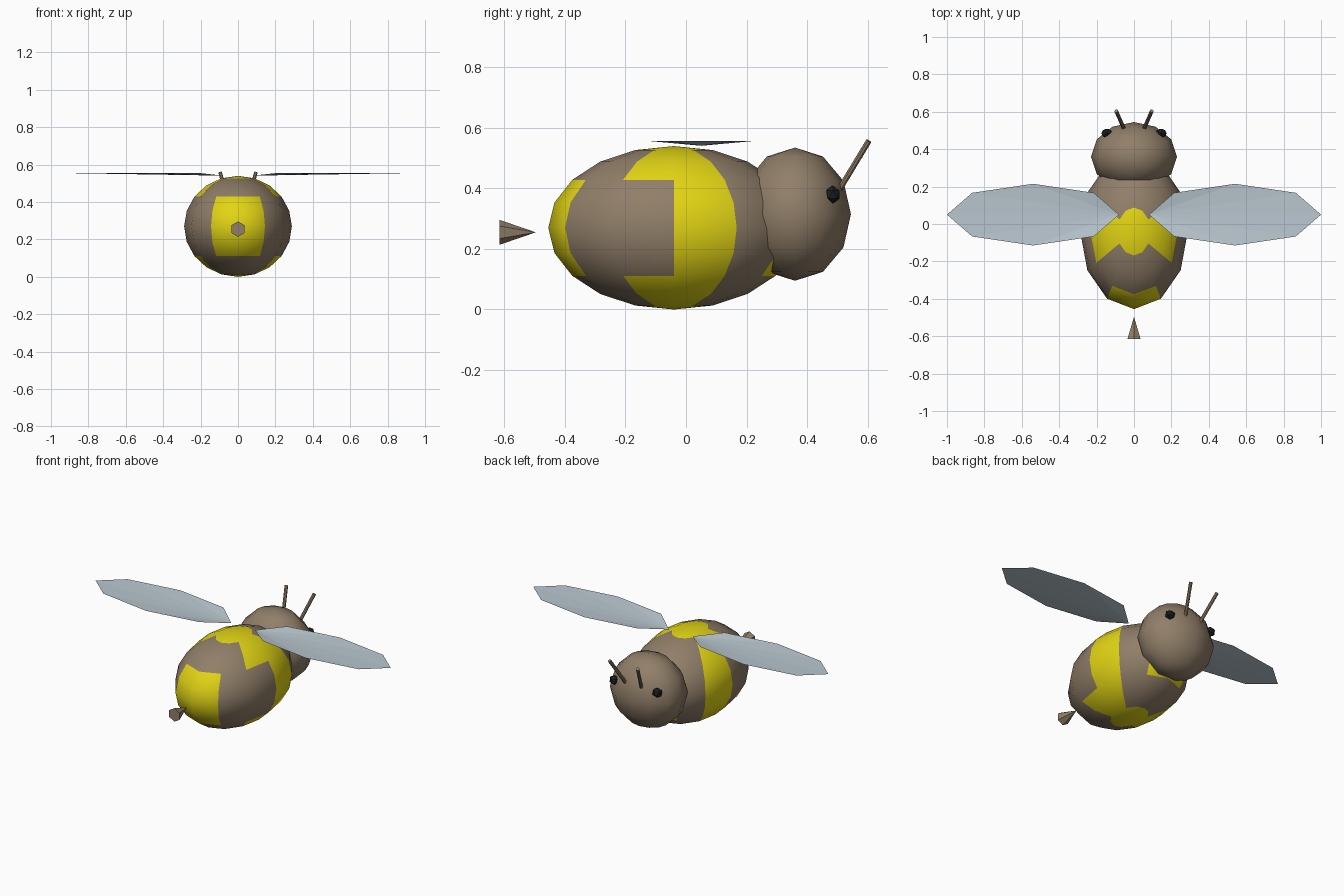
import bpy
import bmesh
from math import radians, atan2, asin, degrees, sin, cos, pi
from mathutils import Matrix, Vector

cube = bpy.data.objects.get("Cube")
if cube:
    bpy.data.objects.remove(cube, do_unlink=True)


def material(name, rgb):
    mat = bpy.data.materials.new(name)
    mat.use_nodes = True
    mat.diffuse_color = (*rgb, 1)
    bsdf = next(n for n in mat.node_tree.nodes if n.type == 'BSDF_PRINCIPLED')
    bsdf.inputs["Base Color"].default_value = (*rgb, 1)
    return mat


brown = material("brown_fur", (0.28, 0.21, 0.14))
yellow = material("yellow_stripe", (0.76, 0.66, 0.007))
wing_grey = material("wing_blue_grey", (0.49, 0.57, 0.63))
black = material("eye_black", (0.013, 0.014, 0.014))


def finish(name, bm, mats, smooth=False):
    for face in bm.faces:
        face.smooth = smooth
    mesh = bpy.data.meshes.new(name)
    bm.to_mesh(mesh)
    bm.free()
    for mat in mats:
        mesh.materials.append(mat)
    obj = bpy.data.objects.new(name, mesh)
    bpy.context.collection.objects.link(obj)
    return obj


def place(bm, centre, size):
    bm.transform(Matrix.Translation(centre) @ Matrix.Diagonal((*size, 1)))


# Body: stripes follow the sphere's own latitude and longitude grid
bm = bmesh.new()
bmesh.ops.create_uvsphere(bm, u_segments=12, v_segments=10, radius=1)
for face in bm.faces:
    c = face.calc_center_median().normalized()
    lat = abs(degrees(asin(c.z)))
    lon = degrees(atan2(c.y, abs(c.x)))      # 90 = head end, -90 = tail end
    cap = lat > 72
    ends = abs(lon) > 60 and lat < 36
    band = 0 < lon < 30 or (-30 < lon < 0 and lat > 36)
    face.material_index = int(cap or ends or band)
place(bm, (0, -0.04, 0.27), (0.288, 0.415, 0.27))
finish("body", bm, [brown, yellow], True)

# Head
bm = bmesh.new()
bmesh.ops.create_uvsphere(bm, u_segments=12, v_segments=6, radius=1)
place(bm, (0, 0.36, 0.315), (0.23, 0.185, 0.22))
finish("head", bm, [brown], True)

# Stinger, floating behind the tail with its point toward the body
bm = bmesh.new()
bmesh.ops.create_cone(bm, cap_ends=True, segments=6, radius1=0.041, radius2=0, depth=0.12)
bm.transform(Matrix.Translation((0, -0.556, 0.255)) @ Matrix.Rotation(radians(-90), 4, 'X'))
finish("stinger", bm, [brown])

for side, label in ((1, "left"), (-1, "right")):
    # Eye
    bm = bmesh.new()
    bmesh.ops.create_icosphere(bm, subdivisions=1, radius=1)
    place(bm, (side * 0.145, 0.485, 0.38), (0.032, 0.027, 0.03))
    finish(label + "_eye", bm, [black])

    # Antenna
    start = Vector((side * 0.05, 0.50, 0.385))
    end = Vector((side * 0.095, 0.604, 0.557))
    axis = end - start
    bm = bmesh.new()
    bmesh.ops.create_cone(bm, cap_ends=True, segments=8, radius1=0.01, radius2=0.01,
                          depth=axis.length)
    bm.transform(Matrix.Translation((start + end) / 2)
                 @ axis.to_track_quat('Z', 'Y').to_matrix().to_4x4())
    finish(label + "_antenna", bm, [brown])

    # Wing: a stretched octagon fanned from its lowered root
    bm = bmesh.new()
    rim = []
    for i in range(8):
        a = pi + i * pi / 4
        z = 0.541 if i == 0 else 0.556
        rim.append(bm.verts.new((side * (0.54 + 0.46 * cos(a)), 0.05 + 0.165 * sin(a), z)))
    for i in range(1, 7):
        tri = [rim[0], rim[i], rim[i + 1]]
        bm.faces.new(tri if side > 0 else tri[::-1])
    finish(label + "_wing", bm, [wing_grey])
